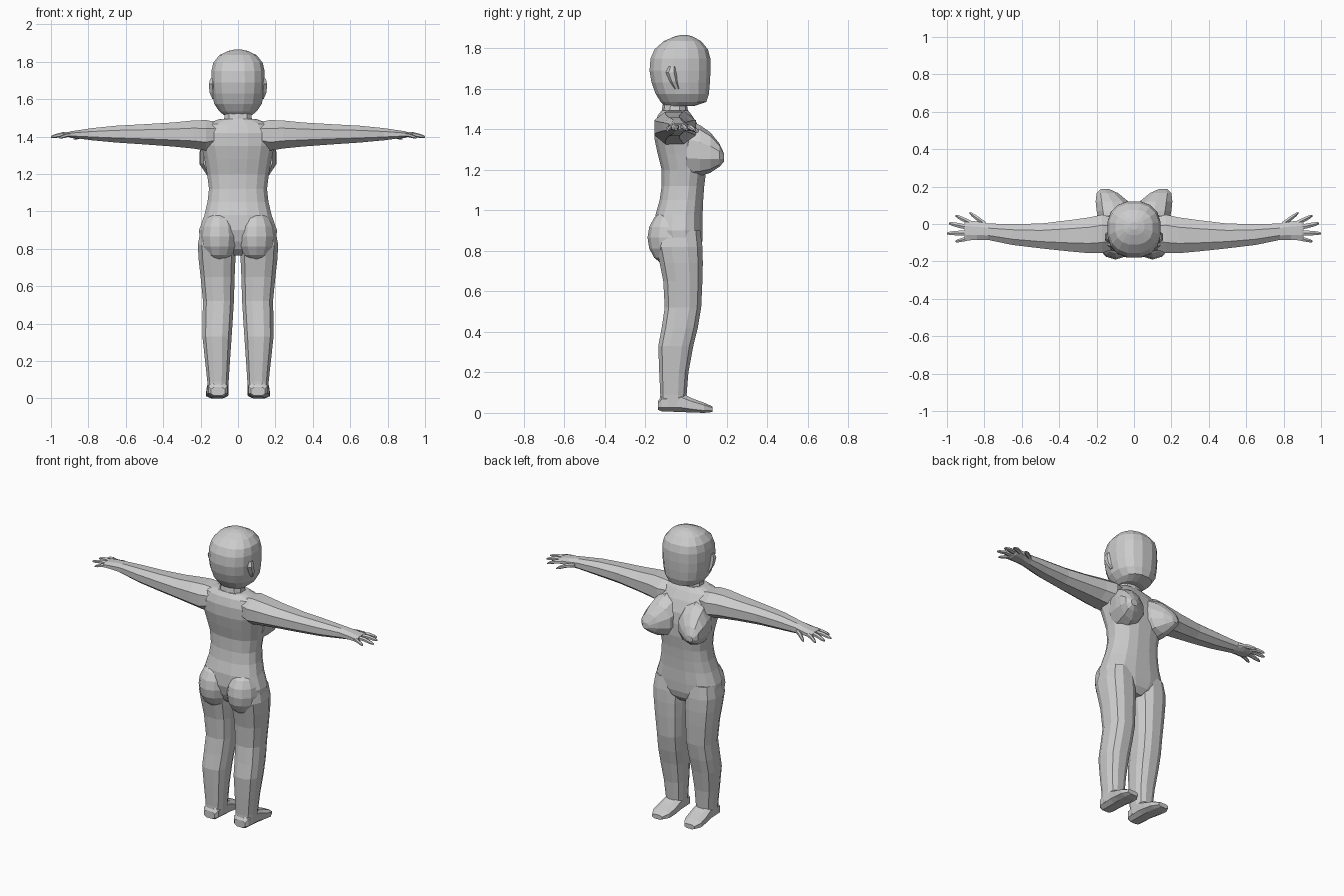
import bpy, bmesh
from math import cos, sin, pi


def loft(name, axis, stations, n=8, power=0.85, side=1):
    """Closed tube along an axis; station = (t, u0, u1, v0, v1) bounding one ring."""
    bm = bmesh.new()
    def unit(i):
        a = 2 * pi * (i + 0.5) / n
        c, s = cos(a), sin(a)
        return (abs(c) ** power * (1 if c > 0 else -1),
                abs(s) ** power * (1 if s > 0 else -1))
    shape = [unit(i) for i in range(n)]
    mu = max(p[0] for p in shape)
    mv = max(p[1] for p in shape)
    rings = []
    for t, u0, u1, v0, v1 in stations:
        ring = []
        for c, s in shape:
            u = (u0 + u1) / 2 + (u1 - u0) / 2 * c / mu
            v = (v0 + v1) / 2 + (v1 - v0) / 2 * s / mv
            x, y, z = {'X': (t, u, v), 'Y': (u, t, v), 'Z': (u, v, t)}[axis]
            ring.append(bm.verts.new((x * side, y, z)))
        rings.append(ring)
    for a, b in zip(rings, rings[1:]):
        for i in range(n):
            j = (i + 1) % n
            bm.faces.new((a[i], a[j], b[j], b[i]))
    bm.faces.new(rings[0])
    bm.faces.new(rings[-1])
    return finish(name, bm)


def ball(name, center, radii, segments=12, rings=8):
    bm = bmesh.new()
    bmesh.ops.create_uvsphere(bm, u_segments=segments, v_segments=rings, radius=1)
    for v in bm.verts:
        v.co = [c + r * k for c, r, k in zip(center, radii, v.co)]
    return finish(name, bm)


def finish(name, bm):
    bmesh.ops.recalc_face_normals(bm, faces=bm.faces[:])
    mesh = bpy.data.meshes.new(name)
    bm.to_mesh(mesh)
    bm.free()
    ob = bpy.data.objects.new(name, mesh)
    bpy.context.collection.objects.link(ob)
    return ob


def finger(base, tip, r, side):
    """Tapered finger between two points, slightly arched."""
    st = []
    for f, k, lift in ((0, 1, 0), (0.5, 0.95, 0.006), (0.85, 0.75, 0.002), (1, 0.35, 0)):
        x, y, z = [a + (b - a) * f for a, b in zip(base, tip)]
        st.append((x, y - r * k, y + r * k, z + lift - r * k, z + lift + r * k))
    return loft("finger", 'X', st, 6, 1, side)


def union(target, parts):
    """Weld the parts into the target as one skin."""
    bpy.context.view_layer.objects.active = target
    for p in parts:
        m = target.modifiers.new("join", 'BOOLEAN')
        m.operation, m.solver, m.object = 'UNION', 'EXACT', p
        bpy.ops.object.modifier_apply(modifier=m.name)
        bpy.data.objects.remove(p)


def sym(rows):
    return [(z, -w, w, y0, y1) for z, w, y0, y1 in rows]


# Torso
body = loft("body", 'Z', sym([
    (0.765, 0.06, -0.08, 0.04), (0.80, 0.15, -0.12, 0.07), (0.84, 0.205, -0.14, 0.08),
    (0.90, 0.208, -0.155, 0.082), (0.98, 0.18, -0.15, 0.082), (1.05, 0.163, -0.13, 0.085),
    (1.12, 0.155, -0.12, 0.09), (1.20, 0.165, -0.12, 0.10), (1.28, 0.18, -0.14, 0.10),
    (1.35, 0.195, -0.155, 0.09), (1.42, 0.20, -0.155, 0.06), (1.468, 0.17, -0.14, 0.03),
    (1.493, 0.10, -0.12, 0.01)]), 16, 0.8)
parts = [loft("neck", 'Z', sym([
    (1.43, 0.09, -0.125, 0.02), (1.49, 0.075, -0.12, 0.01), (1.55, 0.066, -0.11, 0.0)]), 10)]

for s in (1, -1):
    # Buttock and breast
    parts.append(ball("buttock", (0.099 * s, -0.077, 0.865), (0.102, 0.113, 0.14)))
    parts.append(loft("breast", 'Y', [
        (0.0, 0.012, 0.185, 1.16, 1.45), (0.07, 0.015, 0.20, 1.17, 1.42),
        (0.12, 0.03, 0.205, 1.185, 1.385), (0.165, 0.085, 0.20, 1.215, 1.33),
        (0.188, 0.135, 0.178, 1.24, 1.28)], 10, 0.95, s))
    # Leg and foot
    parts.append(loft("leg", 'Z', [
        (0.90, 0.03, 0.20, -0.13, 0.07), (0.82, 0.014, 0.215, -0.147, 0.081),
        (0.74, 0.014, 0.21, -0.13, 0.083), (0.65, 0.018, 0.20, -0.112, 0.081),
        (0.52, 0.022, 0.187, -0.105, 0.075), (0.42, 0.028, 0.19, -0.12, 0.058),
        (0.33, 0.034, 0.19, -0.137, 0.036), (0.20, 0.043, 0.176, -0.132, 0.012),
        (0.09, 0.05, 0.164, -0.127, 0.003), (0.03, 0.053, 0.161, -0.13, 0.002)], 12, 0.8, s))
    parts.append(loft("foot", 'Y', [
        (-0.137, 0.07, 0.145, 0.015, 0.06), (-0.12, 0.056, 0.158, 0.008, 0.085),
        (-0.02, 0.051, 0.163, 0.004, 0.097), (0.03, 0.05, 0.168, 0.002, 0.072),
        (0.09, 0.055, 0.17, 0.0, 0.05), (0.13, 0.08, 0.15, 0.004, 0.032)], 8, 0.7, s))
    # Arm with palm
    parts.append(loft("arm", 'X', [
        (0.10, -0.13, 0.03, 1.35, 1.475), (0.17, -0.155, 0.05, 1.325, 1.488),
        (0.24, -0.156, 0.035, 1.336, 1.486), (0.35, -0.146, 0.02, 1.347, 1.475),
        (0.50, -0.13, 0.002, 1.358, 1.466), (0.65, -0.112, 0.0, 1.368, 1.458),
        (0.78, -0.085, 0.002, 1.38, 1.445), (0.84, -0.085, 0.014, 1.388, 1.436),
        (0.895, -0.088, 0.018, 1.393, 1.428), (0.905, -0.08, 0.01, 1.398, 1.424)], 8, 0.9, s))
    # Thumb and fingers
    for base, tip, r in (
            ((0.79, -0.005, 1.408), (0.88, 0.06, 1.389), 0.014),
            ((0.87, 0.004, 1.411), (0.955, 0.045, 1.395), 0.013),
            ((0.88, -0.02, 1.412), (0.99, 0.004, 1.399), 0.0135),
            ((0.88, -0.047, 1.411), (1.0, -0.05, 1.398), 0.013),
            ((0.87, -0.073, 1.409), (0.955, -0.093, 1.394), 0.0115)):
        parts.append(finger(base, tip, r, s))
union(body, parts)

# Head with flat face and small ears
head = loft("head", 'Z', sym([
    (1.515, 0.075, -0.105, 0.04), (1.535, 0.10, -0.125, 0.10), (1.575, 0.127, -0.15, 0.113),
    (1.63, 0.138, -0.17, 0.118), (1.69, 0.143, -0.18, 0.121), (1.75, 0.142, -0.175, 0.12),
    (1.795, 0.132, -0.155, 0.108), (1.835, 0.10, -0.11, 0.075), (1.857, 0.055, -0.06, 0.035),
    (1.865, 0.02, -0.03, 0.01)]), 16, 0.85)
union(head, [loft("ear", 'Z', [
    (1.60, 0.115, 0.137, -0.06, -0.03), (1.635, 0.115, 0.152, -0.08, -0.04),
    (1.68, 0.12, 0.156, -0.10, -0.045), (1.71, 0.125, 0.148, -0.085, -0.05)], 6, 1, s)
    for s in (1, -1)])
